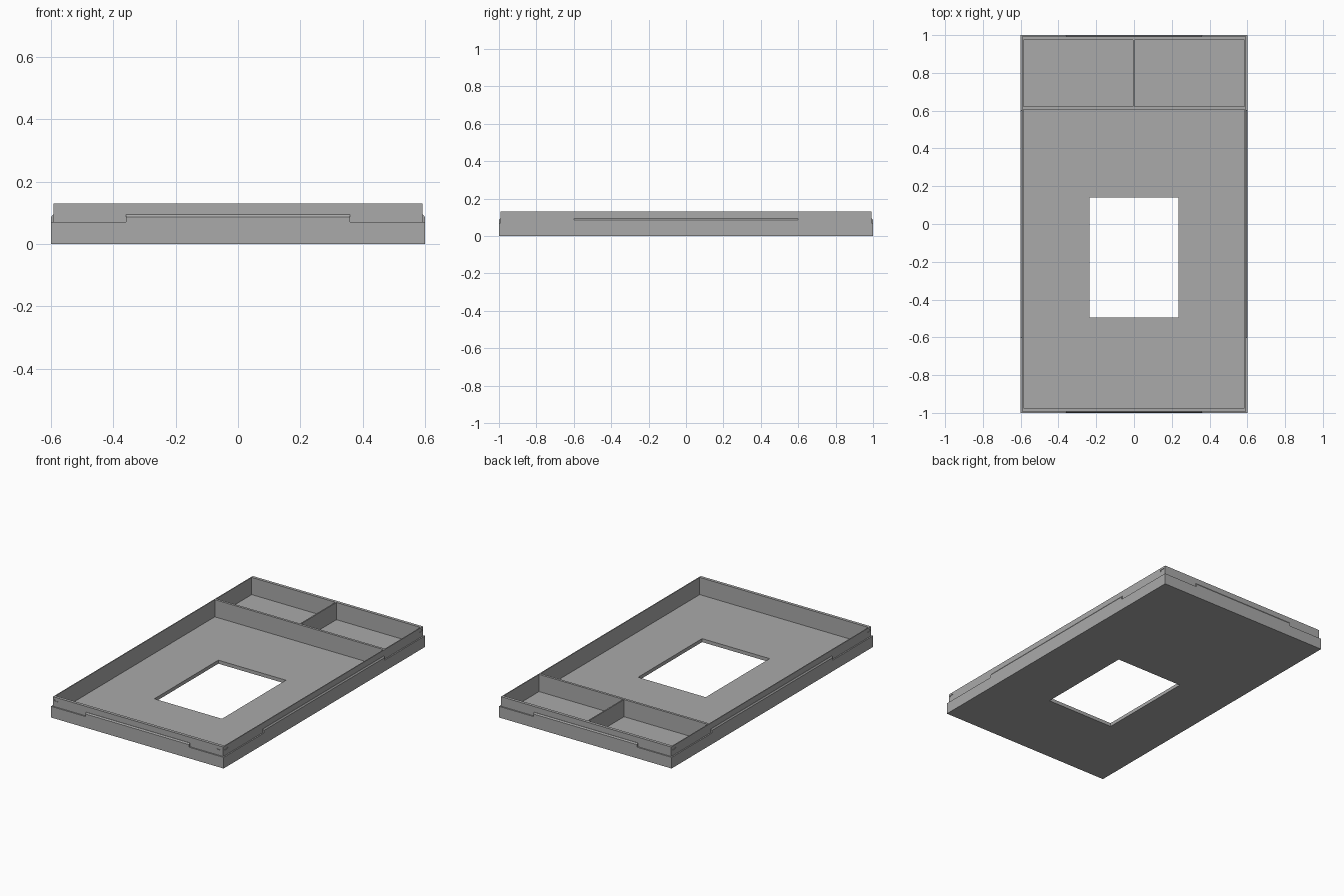
import bpy, bmesh, math
from mathutils import Matrix

if "Cube" in bpy.data.objects:
    bpy.data.objects.remove(bpy.data.objects["Cube"])

grey = bpy.data.materials.new("plain grey")
grey.diffuse_color = (0.4, 0.4, 0.4, 1)
grey.use_nodes = True
grey.node_tree.nodes["Principled BSDF"].inputs["Base Color"].default_value = grey.diffuse_color


def finish(bm, name):
    bmesh.ops.recalc_face_normals(bm, faces=bm.faces)
    me = bpy.data.meshes.new(name)
    bm.to_mesh(me)
    bm.free()
    me.materials.append(grey)
    ob = bpy.data.objects.new(name, me)
    bpy.context.collection.objects.link(ob)
    return ob


def box(name, x0, x1, y0, y1, z0, z1):
    bm = bmesh.new()
    bmesh.ops.create_cube(bm, size=1)
    for v in bm.verts:
        v.co = ((x0 + x1) / 2 + v.co.x * (x1 - x0),
                (y0 + y1) / 2 + v.co.y * (y1 - y0),
                (z0 + z1) / 2 + v.co.z * (z1 - z0))
    return finish(bm, name)


def prism(name, profile, length, matrix):
    """Extrude an (a, z) profile along local x, centred."""
    bm = bmesh.new()
    f = bm.faces.new([bm.verts.new((-length / 2, a, z)) for a, z in profile])
    r = bmesh.ops.extrude_face_region(bm, geom=[f])
    for v in r["geom"]:
        if isinstance(v, bmesh.types.BMVert):
            v.co.x += length
    bm.transform(matrix)
    return finish(bm, name)


HX, HY = 0.6, 1.0            # outer half sizes
WX, WY = 0.592, 0.992        # raised wall, outside
IX, IY = 0.586, 0.973        # raised wall, inside
LEDGE, TOP, FLOOR = 0.07, 0.13, 0.022

# Tray: rectangular loops joined in a closed ring around the window
window = (-0.235, 0.235, -0.495, 0.14)
loops = [
    (*window, 0), (-HX, HX, -HY, HY, 0), (-HX, HX, -HY, HY, LEDGE),
    (-WX, WX, -WY, WY, LEDGE), (-WX, WX, -WY, WY, TOP),
    (-IX, IX, -IY, IY, TOP), (-IX, IX, -IY, IY, FLOOR), (*window, FLOOR),
]
bm = bmesh.new()
rings = [[bm.verts.new(p) for p in ((a, c, z), (b, c, z), (b, d, z), (a, d, z))]
         for a, b, c, d, z in loops]
for i, ring in enumerate(rings):
    nxt = rings[(i + 1) % len(rings)]
    for j in range(4):
        k = (j + 1) % 4
        bm.faces.new((ring[j], ring[k], nxt[k], nxt[j]))
tray = finish(bm, "tray")

# Compartment dividers
box("cross_divider", -IX, IX, 0.607, 0.622, FLOOR, TOP)
box("centre_divider", -0.005, 0.003, 0.622, IY, FLOOR, TOP)

# Raised lip in the middle of each side, with a bevelled top
lip = [(0, LEDGE), (0.008, LEDGE), (0.008, 0.094), (0.006, 0.094), (0, 0.086)]
sides = (("front", 0, HY, 0.72, HX), ("right", 90, HX, 1.2, HY),
         ("back", 180, HY, 0.72, HX), ("left", 270, HX, 1.2, HY))
for name, angle, dist, length, half in sides:
    turn = Matrix.Rotation(math.radians(angle), 4, "Z")
    prism(name + "_lip", lip, length, turn @ Matrix.Translation((0, -dist, 0)))

    # Shallow rounded slots near both ends of the wall
    for s in (-1, 1):
        bm = bmesh.new()
        pts = []
        for end in (1, -1):
            for n in range(7):
                t = math.radians(-90 + 30 * n) if end > 0 else math.radians(90 + 30 * n)
                pts.append((end * 0.011 + 0.006 * math.cos(t), 0.111 + 0.006 * math.sin(t)))
        f = bm.faces.new([bm.verts.new((x, 0, z)) for x, z in pts])
        r = bmesh.ops.extrude_face_region(bm, geom=[f])
        for v in r["geom"]:
            if isinstance(v, bmesh.types.BMVert):
                v.co.y += 0.011
        bm.transform(turn @ Matrix.Translation((s * (half - 0.036), -dist, 0)))
        cutter = finish(bm, name + "_slot_cutter")
        cutter.hide_render = True
        cutter.hide_set(True)
        mod = tray.modifiers.new("slot", "BOOLEAN")
        mod.object = cutter
        mod.operation = "DIFFERENCE"
        mod.solver = "EXACT"
